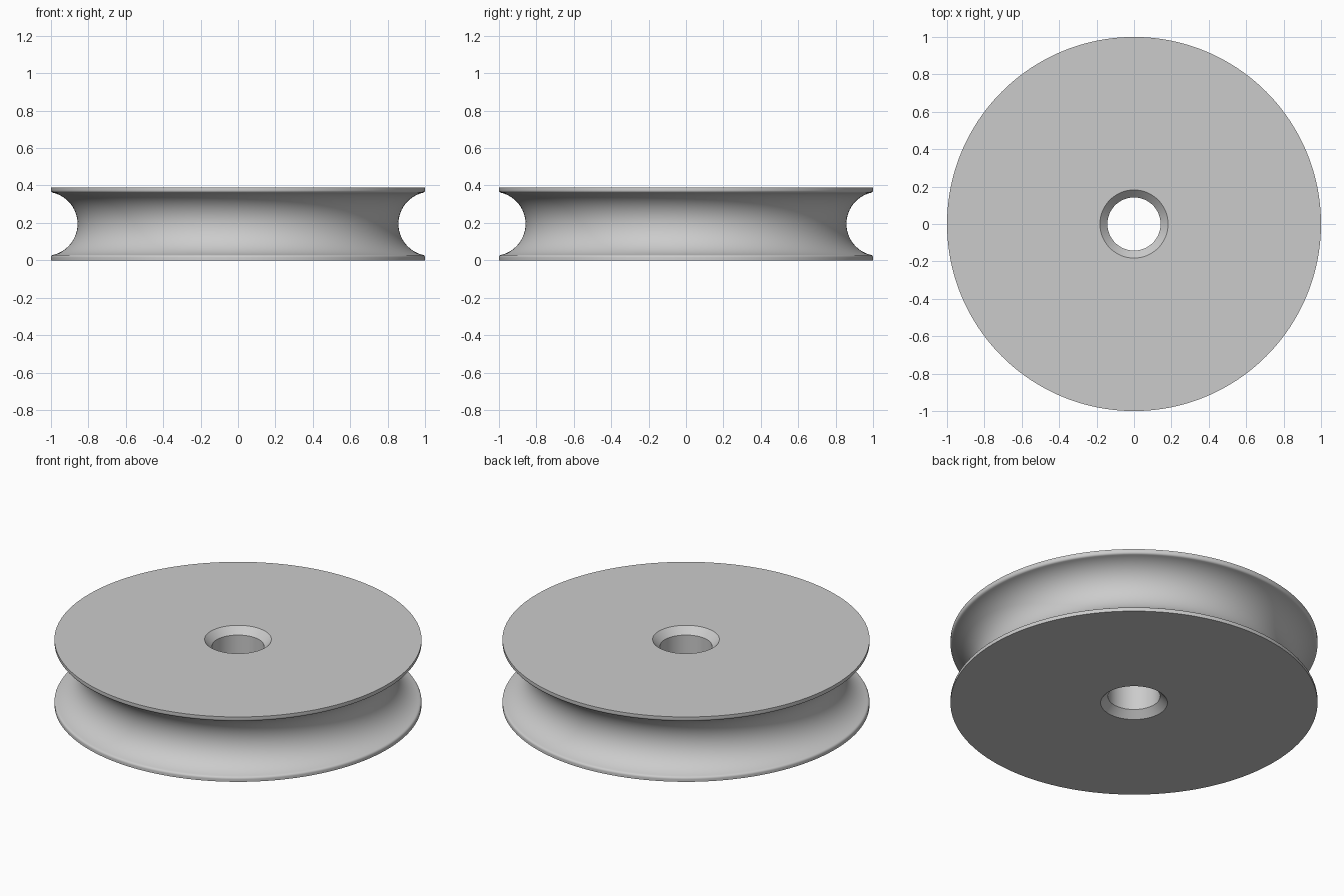
import bpy
import bmesh
from math import radians, sin, cos, pi, asin

cube = bpy.data.objects.get("Cube")
if cube:
    bpy.data.objects.remove(cube, do_unlink=True)

HEIGHT = 0.39
MID = HEIGHT / 2
RIM = 1.0
BORE, CHAMFER = 0.142, 0.04
GROOVE_R, GROOVE_X = 0.171, 1.029   # groove circle radius and centre distance
FILLET = 0.014
SEGMENTS = 192


def arc(cx, cz, r, start, end, steps):
    """Points on an arc in the radius/height plane."""
    return [(cx + r * cos(start + (end - start) * i / steps),
             cz + r * sin(start + (end - start) * i / steps))
            for i in range(steps + 1)]


# Lower half of the section: chamfered bore, flat face, rounded rim, half groove
fillet_x = RIM - FILLET
tilt = asin((GROOVE_X - fillet_x) / (GROOVE_R + FILLET))
fillet_z = MID - (GROOVE_R + FILLET) * cos(tilt)
lower = [(BORE, CHAMFER), (BORE + CHAMFER, 0), (RIM, 0)]
lower += arc(fillet_x, fillet_z, FILLET, 0, pi / 2 - tilt, 6)
lower += arc(GROOVE_X, MID, GROOVE_R, -pi / 2 - tilt, -pi, 24)[1:]

# Mirror the half section for the upper flange
profile = lower + [(x, HEIGHT - z) for x, z in reversed(lower[:-1])]

# Revolve the closed section around the axle
bm = bmesh.new()
verts = [bm.verts.new((x, 0, z)) for x, z in profile]
edges = [bm.edges.new((verts[i - 1], verts[i])) for i in range(len(verts))]
bmesh.ops.spin(bm, geom=verts + edges, cent=(0, 0, 0), axis=(0, 0, 1),
               angle=2 * pi, steps=SEGMENTS, use_merge=True)
bmesh.ops.remove_doubles(bm, verts=bm.verts, dist=0.00001)
bmesh.ops.recalc_face_normals(bm, faces=bm.faces)
mesh = bpy.data.meshes.new("pulley_wheel")
bm.to_mesh(mesh)
bm.free()

wheel = bpy.data.objects.new("pulley_wheel", mesh)
bpy.context.collection.objects.link(wheel)

# Plain grey material
grey = bpy.data.materials.new("light_grey")
grey.use_nodes = True
colour = (0.6, 0.6, 0.6, 1)
grey.diffuse_color = colour
grey.node_tree.nodes["Principled BSDF"].inputs["Base Color"].default_value = colour
mesh.materials.append(grey)

# Smooth curves, crisp edges
bpy.ops.object.select_all(action='DESELECT')
wheel.select_set(True)
bpy.context.view_layer.objects.active = wheel
bpy.ops.object.shade_smooth_by_angle(angle=radians(30))
